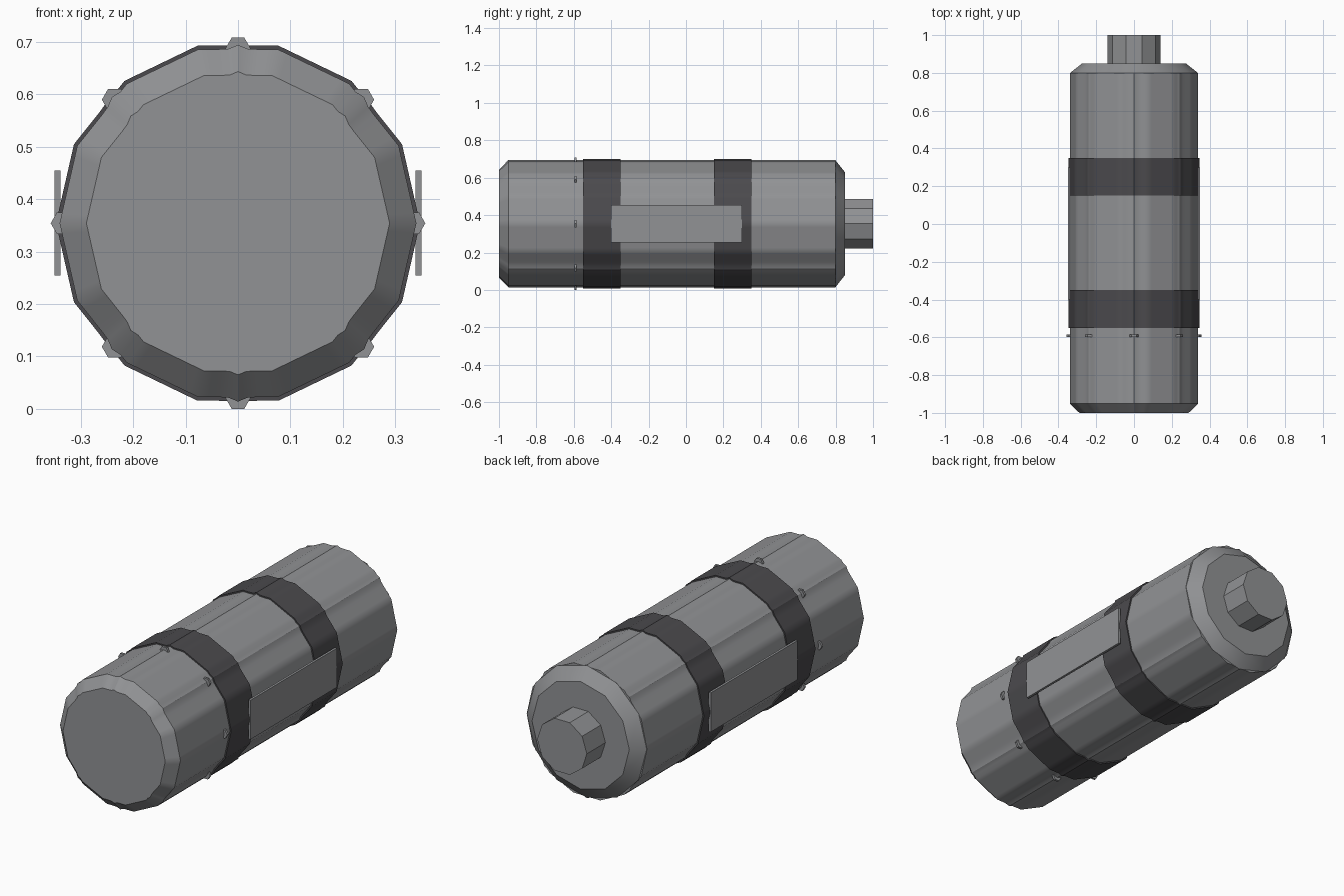
import bpy, bmesh, math

if "Cube" in bpy.data.objects:
    bpy.data.objects.remove(bpy.data.objects["Cube"])

ZC = 0.354  # height of the long axis


def mat(name, col):
    m = bpy.data.materials.new(name)
    m.diffuse_color = (*col, 1)
    m.use_nodes = True
    m.node_tree.nodes["Principled BSDF"].inputs["Base Color"].default_value = m.diffuse_color
    return m


STEEL = mat("steel grey", (0.285, 0.29, 0.30))
DARK = mat("dark band grey", (0.07, 0.068, 0.074))


def poly_radius(a, n):
    """Unit radius of an n-gon with a corner at angle 0."""
    s = 2 * math.pi / n
    return math.cos(s / 2) / math.cos((a % s) - s / 2)


def ngon(n):
    return [(math.cos(2 * math.pi * i / n), math.sin(2 * math.pi * i / n)) for i in range(n)]


def shell_outline(k=112):
    """14-sided outline with small ridges at the corners of an 8-gon."""
    pts = []
    for i in range(k):
        a = 2 * math.pi * i / k
        r = max(poly_radius(a, 14), poly_radius(a, 8))
        pts.append((r * math.cos(a), r * math.sin(a)))
    return pts


def loft(name, outline, rings, material, cx=0, cz=ZC, smooth=True):
    """Closed solid along y from rings of (y, radius)."""
    bm = bmesh.new()
    loops = [[bm.verts.new((cx + r * x, y, cz + r * z)) for x, z in outline] for y, r in rings]
    n = len(outline)
    for a, b in zip(loops, loops[1:]):
        for i in range(n):
            bm.faces.new((a[i], a[(i + 1) % n], b[(i + 1) % n], b[i]))
    bm.faces.new(loops[0])
    bm.faces.new(loops[-1])
    bmesh.ops.recalc_face_normals(bm, faces=bm.faces)
    return finish(name, bm, material, smooth)


def finish(name, bm, material, smooth=False):
    me = bpy.data.meshes.new(name)
    bm.to_mesh(me)
    bm.free()
    me.materials.append(material)
    ob = bpy.data.objects.new(name, me)
    bpy.context.collection.objects.link(ob)
    if smooth:
        bpy.ops.object.select_all(action='DESELECT')
        ob.select_set(True)
        bpy.context.view_layer.objects.active = ob
        bpy.ops.object.shade_smooth_by_angle(angle=math.radians(30))
    return ob


# main cylinder with front chamfer
shell = shell_outline()
loft("body", shell, [(-1, 0.289), (-0.95, 0.34), (0.8, 0.34)], STEEL)

# tapered rear cap and nozzle
loft("rear_cap", ngon(12), [(0.8, 0.338), (0.85, 0.275)], STEEL)
loft("rear_nozzle", ngon(10), [(0.84, 0.14), (1.0, 0.14)], STEEL)

# dark bands
for label, y in (("front", -0.55), ("rear", 0.15)):
    loft(label + "_band", shell, [(y, 0.347), (y + 0.2, 0.347)], DARK)

# flat plates on both sides
for label, s in (("left", -1), ("right", 1)):
    bm = bmesh.new()
    bmesh.ops.create_cube(bm, size=1)
    for v in bm.verts:
        v.co = (s * 0.344 + v.co.x * 0.012, -0.05 + v.co.y * 0.7, ZC + v.co.z * 0.2)
    finish(label + "_plate", bm, STEEL)

# ring of small hexagonal rivets
for i in range(8):
    a = math.pi * i / 4
    loft("rivet_%d" % (i + 1), ngon(6), [(-0.597, 0.024), (-0.585, 0.024)], STEEL,
         0.333 * math.cos(a), ZC + 0.333 * math.sin(a), smooth=False)
